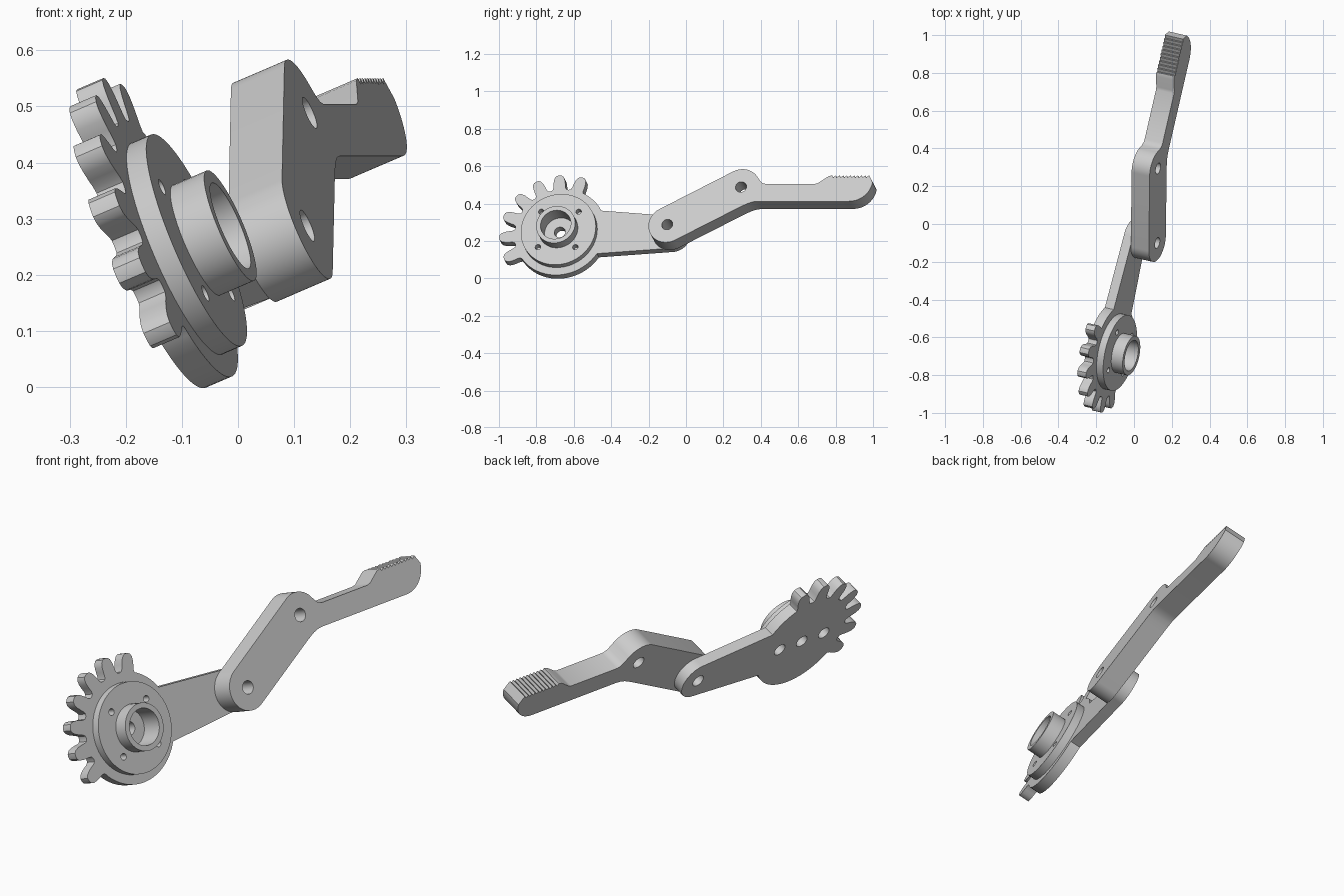
import bpy, bmesh
from math import sin, cos, radians
from mathutils import Vector, Matrix

cube = bpy.data.objects.get("Cube")
if cube:
    bpy.data.objects.remove(cube, do_unlink=True)

# One grey plastic
grey = bpy.data.materials.new("mid_grey")
grey.use_nodes = True
colour = (0.6, 0.6, 0.6, 1)
grey.diffuse_color = colour
grey.node_tree.nodes["Principled BSDF"].inputs["Base Color"].default_value = colour

# Tilted frame shared by all flat parts: u along the arm, v across it, n through the plates
n = Vector((1, -0.23, 0.43)).normalized()
u = Vector((0.23, 1, 0)).normalized()
frame = Matrix((u, n.cross(u), n)).transposed().to_4x4()

# Plate levels along n
BACK, MID, DISC, FRONT = 0.085, 0.137, 0.176, 0.243
GEAR, PIVOT, ELBOW = (-0.682, 0.21), (-0.07, 0.21), (0.315, 0.428)
PIN = 0.03


def polar(c, r, deg):
    return (c[0] + r * cos(radians(deg)), c[1] + r * sin(radians(deg)))


def arc(c, r, a, b, steps):
    return [polar(c, r, a + (b - a) * i / steps) for i in range(steps + 1)]


def circle(c, r, steps=48):
    return arc(c, r, 0, 360, steps)[:-1]


def plate(name, outline, holes, low, high):
    """Fill an outline with holes and extrude it along the frame normal."""
    bm = bmesh.new()
    edges = []
    for loop in [outline] + holes:
        vs = [bm.verts.new((x, y, low)) for x, y in loop]
        edges += [bm.edges.new((vs[i - 1], vs[i])) for i in range(len(vs))]
    bmesh.ops.triangle_fill(bm, edges=edges, use_beauty=True, normal=(0, 0, 1))
    ext = bmesh.ops.extrude_face_region(bm, geom=bm.faces[:], use_keep_orig=True)
    top = [g for g in ext["geom"] if isinstance(g, bmesh.types.BMVert)]
    bmesh.ops.translate(bm, verts=top, vec=(0, 0, high - low))
    bmesh.ops.recalc_face_normals(bm, faces=bm.faces[:])
    mesh = bpy.data.meshes.new(name)
    bm.to_mesh(mesh)
    bm.free()
    mesh.materials.append(grey)
    obj = bpy.data.objects.new(name, mesh)
    obj.matrix_world = frame
    bpy.context.collection.objects.link(obj)
    bpy.ops.object.select_all(action="DESELECT")
    obj.select_set(True)
    bpy.context.view_layer.objects.active = obj
    bpy.ops.object.shade_smooth_by_angle(angle=radians(35))
    return obj


# Gear sector with its arm: seven teeth, round rim, tapered arm
half_tooth = [(8.5, 0.25), (7.2, 0.262), (6.6, 0.28), (5.8, 0.3), (4.4, 0.319), (2.4, 0.329)]
tooth = [(-a, r) for a, r in half_tooth] + [(0, 0.331)] + [(a, r) for a, r in reversed(half_tooth)]
gear_outline = arc(GEAR, 0.25, 30, 60, 8)
for i in range(7):
    middle = 73 + 22.5 * i
    gear_outline += [polar(GEAR, r, middle + a) for a, r in tooth]
    gear_outline.append(polar(GEAR, 0.247, middle + 11.25))
gear_outline += arc(GEAR, 0.248, 222, 330, 28)
gear_outline += arc(PIVOT, 0.093, -85, 85, 32)
gear_holes = [circle((GEAR[0] + d, GEAR[1]), PIN, 32) for d in (-0.13, 0, 0.13)]
plate("gear_arm", gear_outline, gear_holes + [circle(PIVOT, PIN, 32)], BACK, MID)

# Hub disc with four screw holes, and the collar on it
BORE = 0.083
screws = [circle(polar(GEAR, 0.145, 45 + 90 * i), 0.015, 20) for i in range(4)]
plate("hub_disc", circle(GEAR, 0.205, 72), [circle(GEAR, BORE)] + screws, MID, DISC)
plate("hub_collar", circle(GEAR, 0.107), [circle(GEAR, BORE)], DISC, FRONT)

# Finger: slanted link, straight shank and a ridged gripping tip
finger = arc(PIVOT, 0.103, 119.5, 299.5, 36)
finger += [(0.31, 0.306), (0.34, 0.322), (0.365, 0.334), (0.39, 0.342), (0.42, 0.345)]
finger += arc((0.915, 0.465), 0.12, -90, -5, 18)
ridges, start, end = 10, 1.012, 0.81
step = (start - end) / ridges
for i in range(ridges):
    x = start - step * i
    finger += [(x, 0.495), (x - step * 0.75, 0.483)]
finger += [(end, 0.495), (0.79, 0.49), (0.735, 0.45), (0.72, 0.4455)]
finger += [(0.45, 0.4455), (0.432, 0.45), (0.417, 0.463)]
finger += arc(ELBOW, 0.103, 38, 119.5, 18)
plate("finger", finger, [circle(PIVOT, PIN, 32), circle(ELBOW, PIN, 32)], MID, FRONT)
